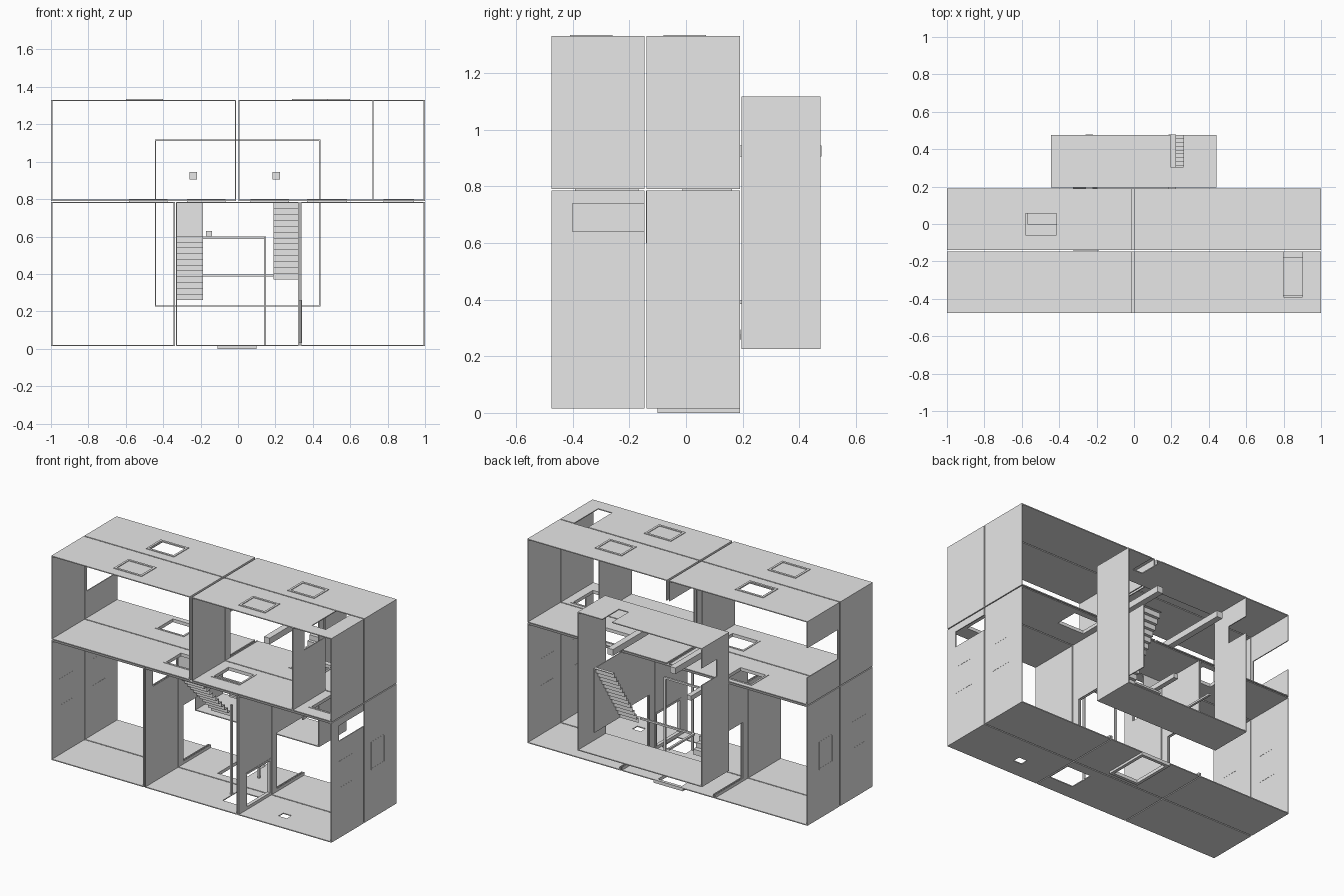
import bpy, bmesh
from mathutils import Vector

cube = bpy.data.objects.get("Cube")
if cube:
    bpy.data.objects.remove(cube)

grey = bpy.data.materials.new("plain_grey")
grey.use_nodes = True
grey.diffuse_color = (0.8, 0.8, 0.8, 1)
grey.node_tree.nodes["Principled BSDF"].inputs["Base Color"].default_value = (0.8, 0.8, 0.8, 1)

T = 0.006                                  # panel thickness
FRONT, MIDDLE, BACK = (-0.475, -0.146), (-0.139, 0.19), (0.196, 0.475)
LOW, HIGH = (0.015, 0.785), (0.791, 1.331)


def make(name, bm):
    mesh = bpy.data.meshes.new(name)
    bm.to_mesh(mesh)
    bm.free()
    obj = bpy.data.objects.new(name, mesh)
    bpy.context.collection.objects.link(obj)
    mesh.materials.append(grey)
    return obj


def box(name, xs, ys, zs):
    bm = bmesh.new()
    bmesh.ops.create_cube(bm, size=1)
    for v in bm.verts:
        v.co = Vector([(r[0] + r[1]) / 2 + c * (r[1] - r[0]) for c, r in zip(v.co, (xs, ys, zs))])
    return make(name, bm)


def panel(name, axis, pos, us, vs, holes=(), t=T):
    """Flat panel centred on pos along axis, with rectangular holes (u0, u1, v0, v1)."""
    cut_u, cut_v = set(us), set(vs)
    for h in holes:
        cut_u.update(h[:2])
        cut_v.update(h[2:])
    cu = sorted(u for u in cut_u if us[0] <= u <= us[1])
    cv = sorted(v for v in cut_v if vs[0] <= v <= vs[1])
    bm = bmesh.new()
    for a, b in zip(cu, cu[1:]):
        for c, d in zip(cv, cv[1:]):
            mu, mv = (a + b) / 2, (c + d) / 2
            if any(h[0] < mu < h[1] and h[2] < mv < h[3] for h in holes):
                continue
            quad = []
            for u, v in ((a, c), (b, c), (b, d), (a, d)):
                co = [u, v]
                co.insert(axis, pos)
                quad.append(bm.verts.new(co))
            bm.faces.new(quad)
    bmesh.ops.remove_doubles(bm, verts=bm.verts, dist=1e-5)
    bmesh.ops.recalc_face_normals(bm, faces=bm.faces)
    obj = make(name, bm)
    mod = obj.modifiers.new("thickness", 'SOLIDIFY')
    mod.thickness = t
    mod.offset = 0
    return obj


def frame(name, axis, pos, us, vs, rim=0.012, t=0.008):
    inner = (us[0] + rim, us[1] - rim, vs[0] + rim, vs[1] - rim)
    return panel(name, axis, pos, us, vs, [inner], t)


def floor(name, z, xs, ys, holes=()):
    return panel(name, 2, z, xs, ys, holes)


def wall(name, x, ys, zs, holes=()):
    return panel(name, 0, x, ys, zs, holes)


# Holes through floors and roofs, and the matching frames
front_hatches = [(-0.26, -0.08, -0.36, -0.21), (0.08, 0.26, -0.36, -0.21), (0.79, 0.93, -0.38, -0.18)]
middle_hatches = [(-0.57, -0.39, 0.0, 0.15), (0.38, 0.57, 0.0, 0.15)]
skylight = (-0.58, -0.41, -0.06, 0.06)
roof_slot = (0.80, 0.90, -0.39, -0.146)
floor_front = [(0.15, 0.32, -0.37, -0.21), (0.54, 0.60, -0.36, -0.31)]
entry_hatch = (-0.09, 0.08, -0.08, 0.17)

# Lower storey: three rooms in each of two rows
for side, xs in (("right", (-0.997, -0.338)), ("centre", (-0.33, 0.326)), ("left", (0.334, 0.997))):
    for row, ys in (("front", FRONT), ("middle", MIDDLE)):
        front = row == "front"
        tag = f"{side}_{row}"
        floor("lower_floor_" + tag, LOW[0] + T / 2, xs, ys, floor_front if front else [entry_hatch])
        floor("lower_ceiling_" + tag, LOW[1] - T / 2, xs, ys, front_hatches if front else middle_hatches)

slot = (-0.40, -0.146, 0.64, 0.74)
low_door = (-0.40, -0.16, 0.04, 0.25)
wide_door = (-0.09, 0.19, 0.04, 0.40)
wall("lower_outer_wall_right_front", -0.996, FRONT, LOW)
wall("lower_outer_wall_left_front", 0.996, FRONT, LOW, [slot])
for x in (-0.996, 0.996):
    wall("lower_outer_wall_middle", x, MIDDLE, LOW)
    for ys in ((-0.40, -0.26), (-0.07, 0.07)):
        frame("wall_window_frame", 0, x, ys, (0.33, 0.51), 0.008)
for x in (-0.341, -0.329):
    wall("right_partition_front", x, FRONT, LOW, [slot])
    wall("right_partition_middle", x, MIDDLE, LOW, [wide_door])
for x in (0.325, 0.337):
    wall("left_partition_front", x, FRONT, LOW, [low_door])
    wall("left_partition_middle", x, MIDDLE, LOW, [wide_door])
frame("low_door_frame", 0, 0.331, (-0.41, -0.15), (0.03, 0.26), 0.012, 0.022)

# Upper storey
for side, xs in (("right", (-0.997, -0.012)), ("left", (0.004, 0.997))):
    for row, ys in (("front", FRONT), ("middle", MIDDLE)):
        front = row == "front"
        tag = f"{side}_{row}"
        floor("upper_floor_" + tag, HIGH[0] + T / 2, xs, ys, front_hatches if front else middle_hatches)
        floor("roof_" + tag, HIGH[1] - T / 2, xs, ys, [roof_slot] if front else [skylight])
wall("upper_outer_wall_right_front", -0.996, FRONT, HIGH)
wall("upper_outer_wall_right_middle", -0.996, MIDDLE, HIGH, [(-0.12, 0.19, 0.97, 1.16)])
for x in (-0.014, 0.006):
    wall("upper_partition_front", x, FRONT, HIGH)
    wall("upper_partition_middle", x, MIDDLE, HIGH, [(-0.09, 0.19, 0.80, 1.20)])
for ys in (FRONT, MIDDLE):
    wall("upper_outer_wall_left", 0.996, ys, HIGH)
wall("closet_wall", 0.722, FRONT, HIGH, [(-0.36, -0.16, 1.14, 1.30)])

# Hatch and skylight frames
for h in front_hatches + middle_hatches:
    frame("floor_hatch_frame", 2, 0.79, (h[0] - 0.012, h[1] + 0.012), (h[2] - 0.012, h[3] + 0.012), 0.012, 0.02)
for xs, ys in (((-0.6, -0.4), (-0.41, -0.26)), ((-0.6, -0.4), (-0.08, 0.07)),
               ((0.29, 0.48), (-0.41, -0.26)), ((0.41, 0.6), (-0.08, 0.07))):
    frame("skylight_frame", 2, 1.331, xs, ys, 0.014)
frame("entry_hatch_frame", 2, 0.01, (-0.11, 0.10), (-0.10, 0.19), 0.02, 0.02)

# Rear room, raised above the ground
floor("rear_floor", 0.228, (-0.445, 0.44), BACK)
floor("rear_ceiling", 1.115, (-0.445, 0.44), BACK, [(0.195, 0.265, 0.305, 0.475)])
wall("rear_wall_left", 0.437, BACK, (0.225, 1.118))
wall("rear_wall_right", -0.442, BACK, (0.225, 1.118), [(0.32, 0.475, 0.88, 0.99)])


# Open zigzag staircases
def stairs(name, xs, start, end, steps):
    bm = bmesh.new()
    dy, dz = (end[0] - start[0]) / steps, (end[1] - start[1]) / steps
    points = [start]
    for i in range(steps):
        y, z = start[0] + i * dy, start[1] + i * dz
        points += [(y, z + dz), (y + dy, z + dz)]
    rows = [[bm.verts.new((x, y, z)) for x in xs] for y, z in points]
    for a, b in zip(rows, rows[1:]):
        bm.faces.new((a[0], a[1], b[1], b[0]))
    obj = make(name, bm)
    obj.modifiers.new("thickness", 'SOLIDIFY').thickness = 0.004


stairs("rear_stairs", (0.19, 0.322), (0.21, 0.37), (0.475, 0.785), 13)
wall("rear_stair_side", 0.324, BACK, (0.37, 0.785))
stairs("centre_stairs", (-0.325, -0.187), (0.19, 0.26), (-0.139, 0.60), 11)
panel("centre_stair_screen", 1, -0.139, (-0.325, -0.187), (0.60, 0.785))

# Beams and rails
for x in (-0.24, 0.205):
    box("rear_beam", (x - 0.02, x + 0.02), (0.0, 0.479), (0.905, 0.945))
box("small_beam", (-0.17, -0.14), (-0.1, 0.19), (0.60, 0.63))
box("landing_rail", (-0.19, 0.19), (0.185, 0.197), (0.385, 0.397))
box("upper_rail", (-0.19, 0.15), (0.0, 0.012), (0.588, 0.60))
box("rail_post", (0.139, 0.151), (0.0, 0.012), (0.018, 0.60))
box("ladder_post", (0.139, 0.151), (-0.28, -0.268), (0.018, 0.60))
box("rail_side_beam", (-0.197, -0.183), (0.19, 0.45), (0.385, 0.397))
